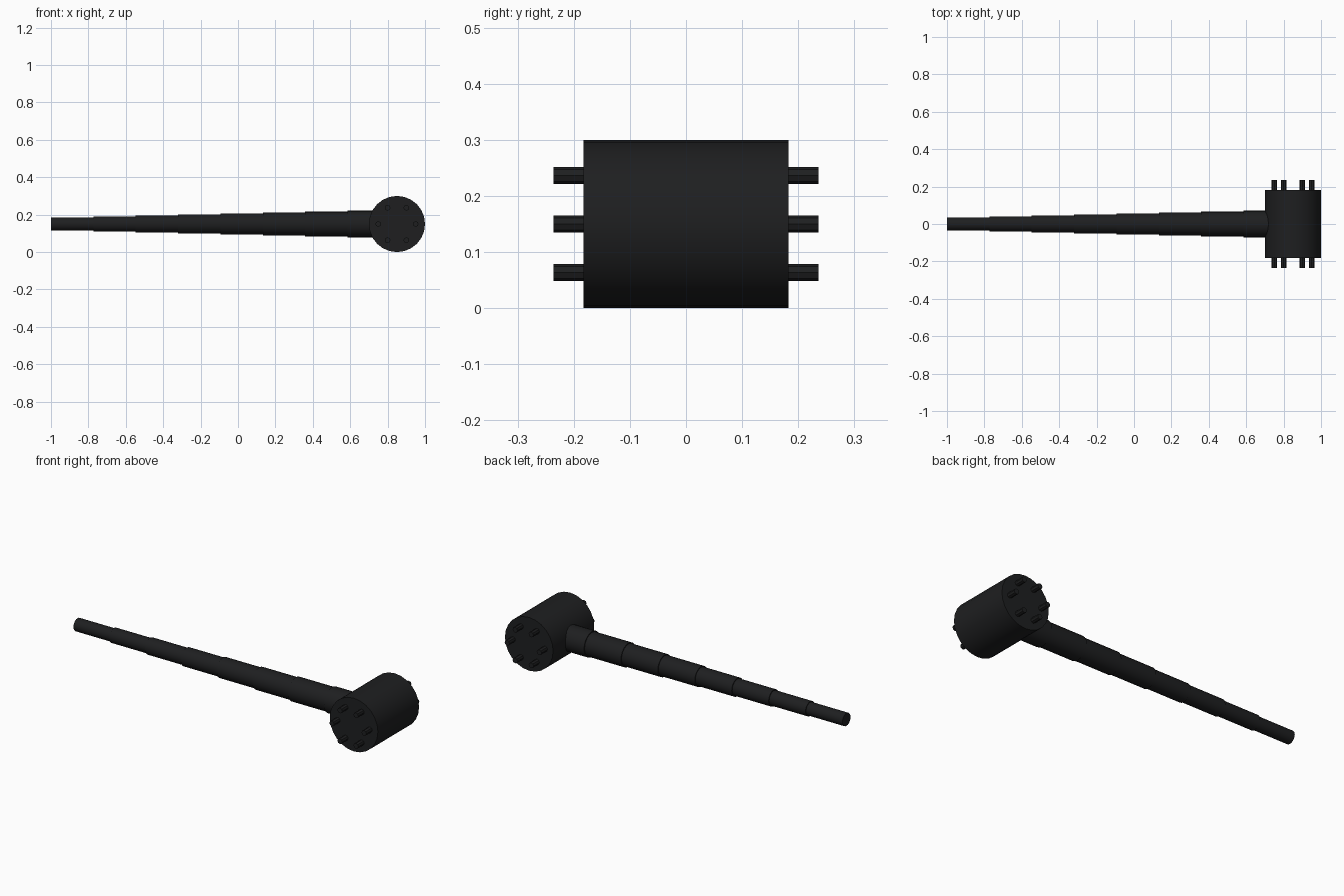
import bpy
import math
from mathutils import Vector

if "Cube" in bpy.data.objects:
    bpy.data.objects.remove(bpy.data.objects["Cube"])

black = bpy.data.materials.new("black")
black.diffuse_color = (0.013, 0.0135, 0.0145, 1)
black.use_nodes = True
black.node_tree.nodes["Principled BSDF"].inputs["Base Color"].default_value = black.diffuse_color


def cylinder(name, start, end, radius, sides, smooth=True):
    """Closed cylinder running from start to end."""
    start, end = Vector(start), Vector(end)
    axis = end - start
    rot = axis.to_track_quat('Z', 'Y').to_euler()
    bpy.ops.mesh.primitive_cylinder_add(
        vertices=sides, radius=radius, depth=axis.length,
        location=(start + end) / 2, rotation=rot)
    ob = bpy.context.object
    ob.name = name
    ob.data.materials.append(black)
    if smooth:
        bpy.ops.object.shade_smooth_by_angle(angle=math.radians(35))
    return ob


CX, CZ = 0.85, 0.15

# Mallet head
cylinder("head", (CX, -0.183, CZ), (CX, 0.183, CZ), 0.15, 24)

# Stepped handle, thicker towards the head
STEP = 0.2265
for i in range(8):
    x = -1 + i * STEP
    cylinder(f"handle_section_{i + 1}", (x, 0, CZ), (x + STEP, 0, CZ),
             0.036 + 0.0051 * i, 20)

# Ring of six studs on each striking face
for side, label in ((-1, "front"), (1, "back")):
    for k in range(6):
        a = k * math.tau / 6
        x, z = CX + 0.1 * math.cos(a), CZ + 0.1 * math.sin(a)
        cylinder(f"{label}_stud_{k + 1}", (x, side * 0.175, z),
                 (x, side * 0.236, z), 0.0152, 8, smooth=False)
